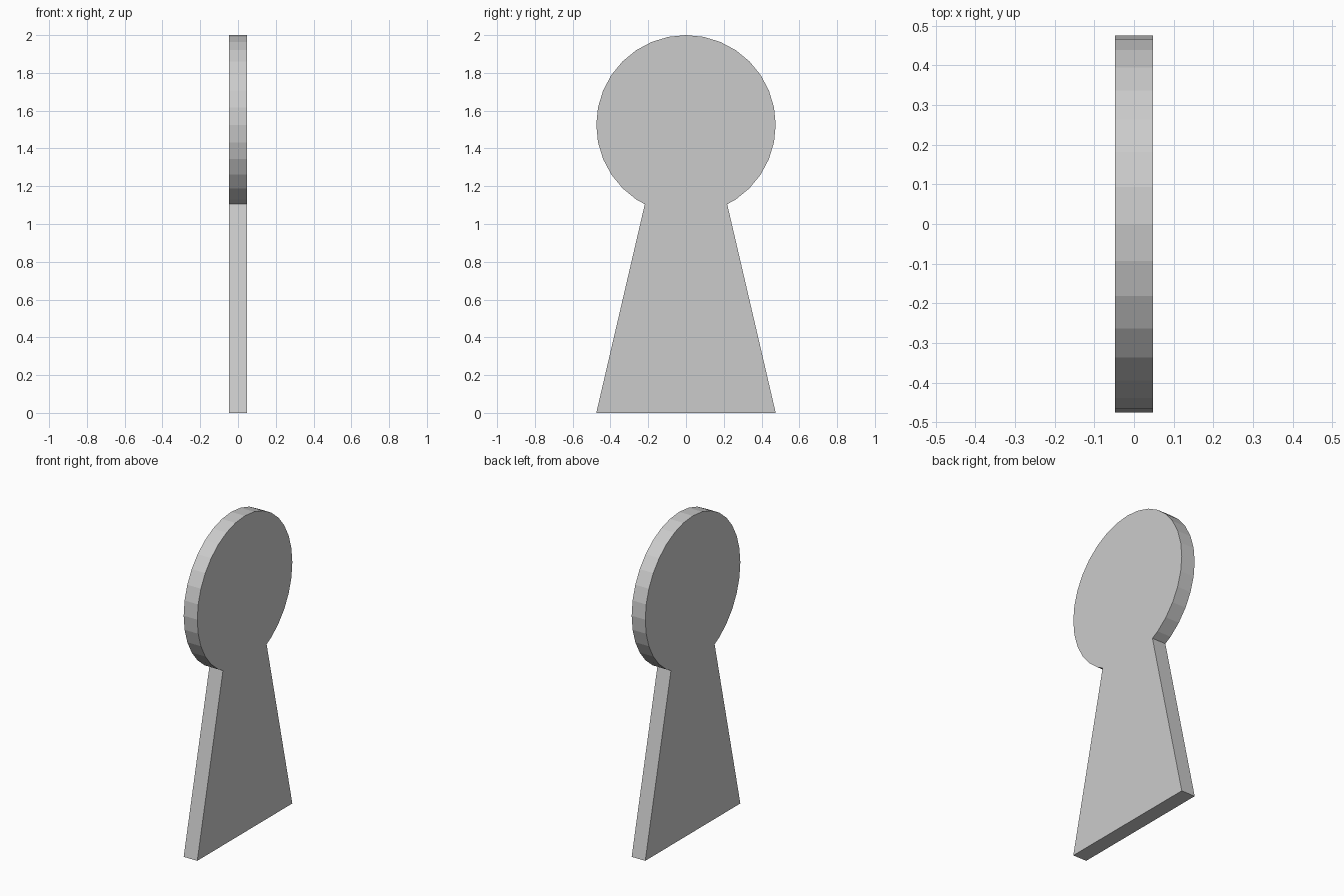
import bpy, bmesh
from math import sin, cos, tau

if "Cube" in bpy.data.objects:
    bpy.data.objects.remove(bpy.data.objects["Cube"])

RADIUS, CENTRE_Z, SIDES = 0.475, 1.525, 32
THICKNESS = 0.095
NECK_Y, NECK_Z, FOOT_Y = 0.218, 1.105, 0.475

# Outline in the y-z plane: flared foot, neck, then the round head (32-sided arc)
outline = [(-FOOT_Y, 0), (FOOT_Y, 0), (NECK_Y, NECK_Z)]
for k in range(3, SIDES - 2):
    a = tau * k / SIDES
    outline.append((RADIUS * sin(a), CENTRE_Z - RADIUS * cos(a)))
outline.append((-NECK_Y, NECK_Z))

# Extrude the outline through the plate thickness
bm = bmesh.new()
face = bm.faces.new([bm.verts.new((-THICKNESS / 2, y, z)) for y, z in outline])
result = bmesh.ops.extrude_face_region(bm, geom=[face], use_keep_orig=True)
verts = [v for v in result["geom"] if isinstance(v, bmesh.types.BMVert)]
bmesh.ops.translate(bm, verts=verts, vec=(THICKNESS, 0, 0))
bmesh.ops.recalc_face_normals(bm, faces=bm.faces)

mesh = bpy.data.meshes.new("keyhole_plate")
bm.to_mesh(mesh)
bm.free()
plate = bpy.data.objects.new("keyhole_plate", mesh)
bpy.context.collection.objects.link(plate)
